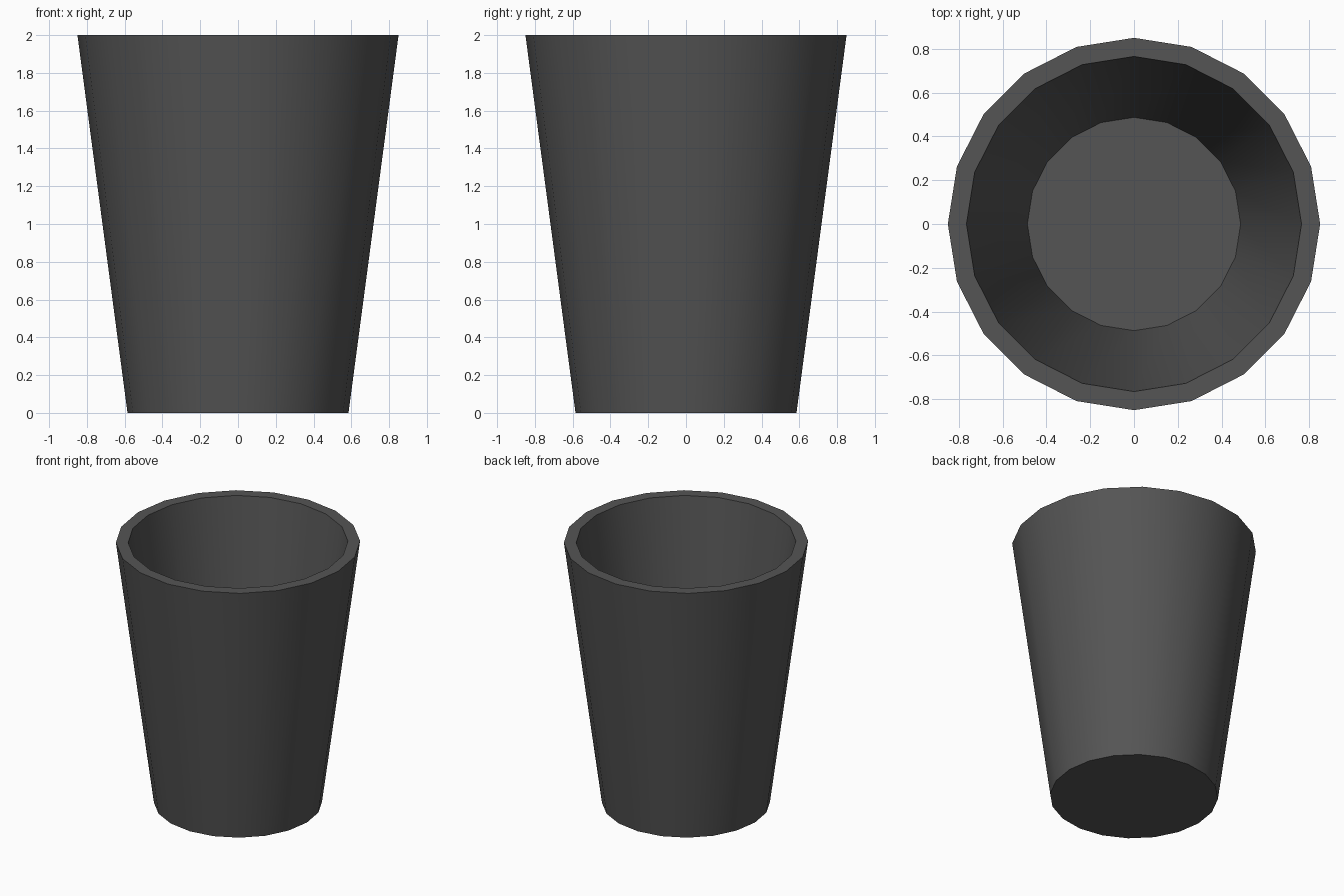
import bpy, bmesh, math

if "Cube" in bpy.data.objects:
    bpy.data.objects.remove(bpy.data.objects["Cube"])

SIDES = 20
# Cup profile (radius, height): outer base, outer rim, inner rim, inner floor
PROFILE = [(0.585, 0.0), (0.85, 2.0), (0.765, 2.0), (0.487, 0.09)]

bm = bmesh.new()
rings = [[bm.verts.new((r * math.cos(2 * math.pi * i / SIDES),
                        r * math.sin(2 * math.pi * i / SIDES), z))
          for i in range(SIDES)] for r, z in PROFILE]

# Outer wall, rim and inner wall
for a, b in zip(rings, rings[1:]):
    for i in range(SIDES):
        j = (i + 1) % SIDES
        bm.faces.new((a[i], a[j], b[j], b[i]))

# Underside and inner floor
bm.faces.new(rings[0][::-1])
bm.faces.new(rings[-1])
bmesh.ops.recalc_face_normals(bm, faces=bm.faces)

mesh = bpy.data.meshes.new("cup")
bm.to_mesh(mesh)
bm.free()
cup = bpy.data.objects.new("cup", mesh)
bpy.context.collection.objects.link(cup)

# Smooth walls with sharp rim and base edges
bpy.context.view_layer.objects.active = cup
cup.select_set(True)
bpy.ops.object.shade_smooth_by_angle(angle=math.radians(30))

# Dark grey finish
mat = bpy.data.materials.new("dark_grey")
mat.diffuse_color = (0.09, 0.09, 0.09, 1)
mat.use_nodes = True
mat.node_tree.nodes["Principled BSDF"].inputs["Base Color"].default_value = mat.diffuse_color
mesh.materials.append(mat)
